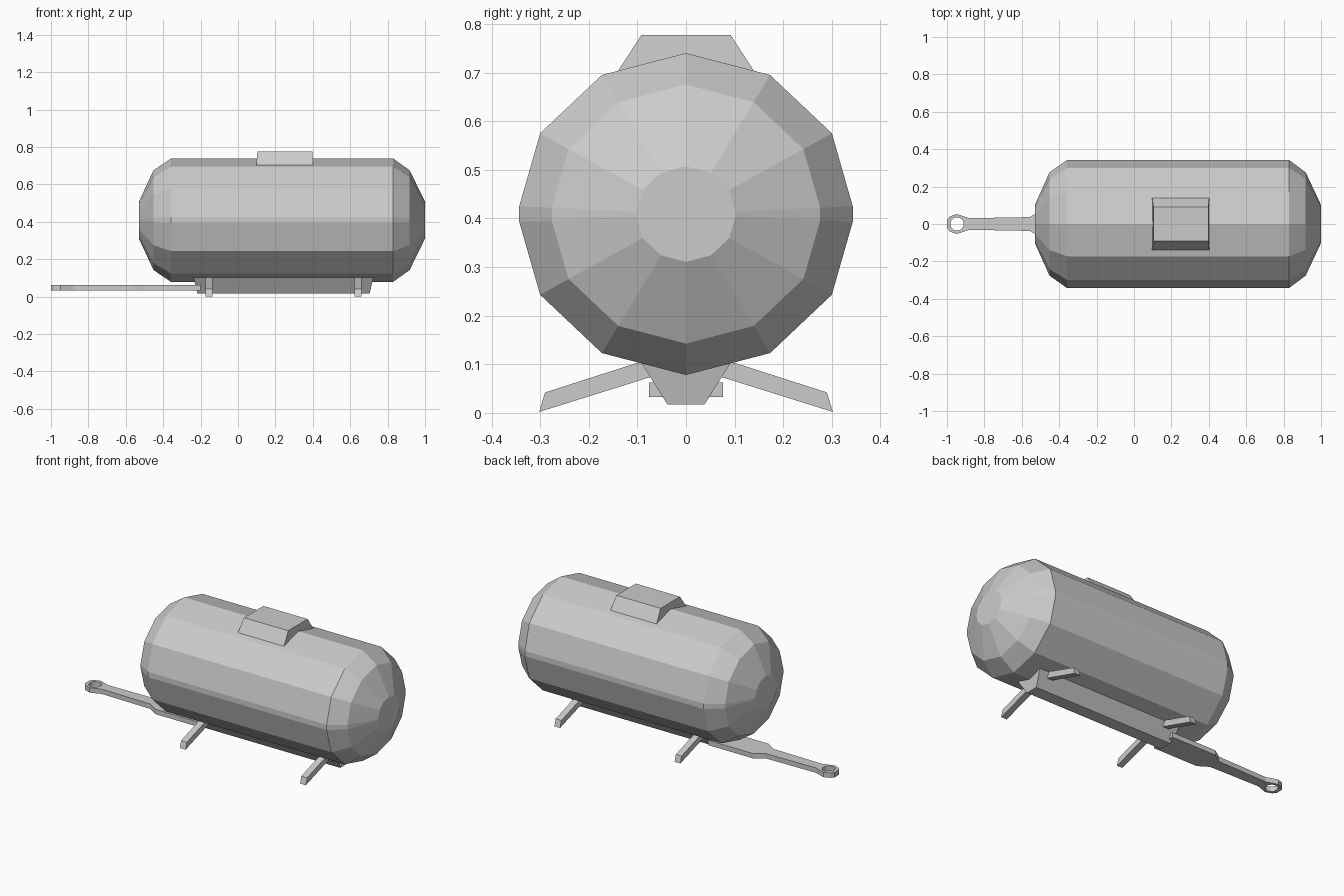
import bpy, bmesh

if "Cube" in bpy.data.objects:
    bpy.data.objects.remove(bpy.data.objects["Cube"])


def add_mesh(name, verts, faces):
    mesh = bpy.data.meshes.new(name)
    mesh.from_pydata(verts, [], faces)
    bm = bmesh.new()
    bm.from_mesh(mesh)
    bmesh.ops.recalc_face_normals(bm, faces=bm.faces)
    bm.to_mesh(mesh)
    bm.free()
    obj = bpy.data.objects.new(name, mesh)
    bpy.context.collection.objects.link(obj)
    return obj


def loft(name, rings):
    """Skin a list of equal-length rings and close both ends."""
    n = len(rings[0])
    verts = [v for ring in rings for v in ring]
    faces = [(i * n + j, i * n + (j + 1) % n, (i + 1) * n + (j + 1) % n, (i + 1) * n + j)
             for i in range(len(rings) - 1) for j in range(n)]
    faces += [tuple(range(n)), tuple(range(len(verts) - n, len(verts)))]
    return add_mesh(name, verts, faces)


def frustum(name, bottom, top):
    """Tapered box, each end given as (x0, x1, half width, z)."""
    rings = [[(x0, -w, z), (x1, -w, z), (x1, w, z), (x0, w, z)]
             for x0, x1, w, z in (bottom, top)]
    return loft(name, rings)


# Tank: twelve-sided body with a narrow side band and faceted domed ends
quarter = [(0, .331), (.173, .286), (.300, .166), (.343, .016)]
half = quarter + [(y, -z) for y, z in reversed(quarter)]
section = half + [(-y, z) for y, z in reversed(half[1:-1])]
stations = [(-.53, .297), (-.452, .805), (-.357, 1), (.828, 1), (.918, .805), (1.0, .297)]
loft("tank", [[(x, y * s, .409 + z * s) for y, z in section] for x, s in stations])

# Hatch on top
frustum("top_hatch", (.097, .403, .142, .70), (.104, .397, .092, .777))

# Keel beam under the tank
frustum("keel_beam", (-.217, .704, .038, .017), (-.238, .724, .092, .103))

# Splayed legs, two on each side
leg = [(.302, .002), (.290, .042), (.10, .103), (.04, .103), (.04, .084)]
for end, cx in (("front", -.155), ("rear", .642)):
    for side, s in (("left", -1), ("right", 1)):
        loft(f"{end}_{side}_leg", [[(cx + dx, s * y, z) for y, z in leg] for dx in (-.019, .019)])

# Tow bar: flat outline with an eye hole, extruded
edge = [(-1, .02), (-.985, .04), (-.948, .054), (-.88, .031), (-.555, .037), (-.495, .076), (-.2, .076)]
outline = edge + [(x, -y) for x, y in reversed(edge)]
eye = []
from math import sin, cos, tau
for i in range(12):
    eye.append((-.946 + .036 * cos(tau * i / 12), .036 * sin(tau * i / 12)))
curve = bpy.data.curves.new("tow_bar", 'CURVE')
curve.dimensions = '2D'
curve.fill_mode = 'BOTH'
curve.extrude = .0145
for pts in (outline, eye):
    spline = curve.splines.new('POLY')
    spline.points.add(len(pts) - 1)
    for p, (x, y) in zip(spline.points, pts):
        p.co = (x, y, 0, 1)
    spline.use_cyclic_u = True
    spline.use_smooth = False
bar = bpy.data.objects.new("tow_bar", curve)
bar.location.z = .0475
bpy.context.collection.objects.link(bar)
bpy.context.view_layer.objects.active = bar
bar.select_set(True)
bpy.ops.object.convert(target='MESH')
